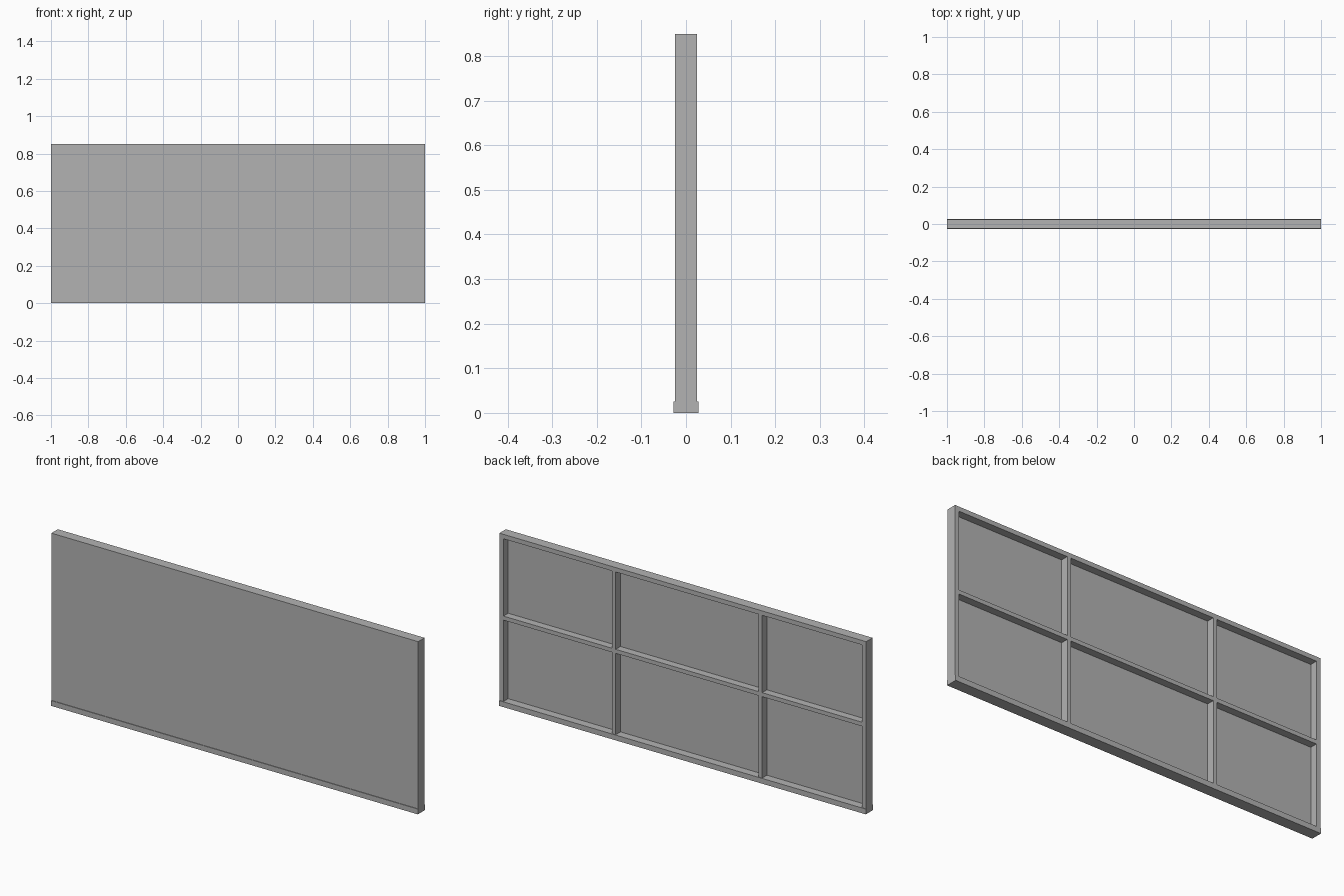
import bpy

cube = bpy.data.objects.get("Cube")
if cube:
    bpy.data.objects.remove(cube, do_unlink=True)

# Single plain grey finish
grey = bpy.data.materials.new("plain grey")
grey.use_nodes = True
grey.diffuse_color = (0.45, 0.45, 0.45, 1)
grey.node_tree.nodes["Principled BSDF"].inputs["Base Color"].default_value = (0.45, 0.45, 0.45, 1)


def box(name, x, y, z):
    """Box from (low, high) ranges on each axis."""
    spans = (x, y, z)
    bpy.ops.mesh.primitive_cube_add(size=1, location=[(a + b) / 2 for a, b in spans])
    ob = bpy.context.object
    ob.name = name
    ob.scale = [b - a for a, b in spans]
    bpy.ops.object.transform_apply(location=False, rotation=False, scale=True)
    ob.data.materials.append(grey)
    return ob


HEIGHT = 0.85
BAR = 0.022          # width of the frame members
BASE = 0.026         # height of the bottom rail
FRONT, BACK = -0.025, 0.025
SHEET = -0.012       # back surface of the facing sheet
MID = (HEIGHT + BASE) / 2 - 0.001
INNER = 1 - BAR
depth = (SHEET, BACK)

# Facing sheet and outer frame
box("front_sheet", (-1, 1), (FRONT, SHEET), (BASE, HEIGHT))
box("bottom_rail", (-1, 1), (-0.028, 0.028), (0, BASE))
box("top_rail", (-INNER, INNER), depth, (HEIGHT - BAR, HEIGHT))
box("left_stile", (INNER, 1), depth, (BASE, HEIGHT))
box("right_stile", (-1, -INNER), depth, (BASE, HEIGHT))

# Two unevenly spaced uprights and the crossbar
half = 0.01
for name, x in (("left_upright", 0.376), ("right_upright", -0.423)):
    for part, z in (("lower", (BASE, MID - half)), ("upper", (MID + half, HEIGHT - BAR))):
        box(f"{name}_{part}", (x - half, x + half), depth, z)
box("crossbar", (-INNER, INNER), depth, (MID - half, MID + half))
